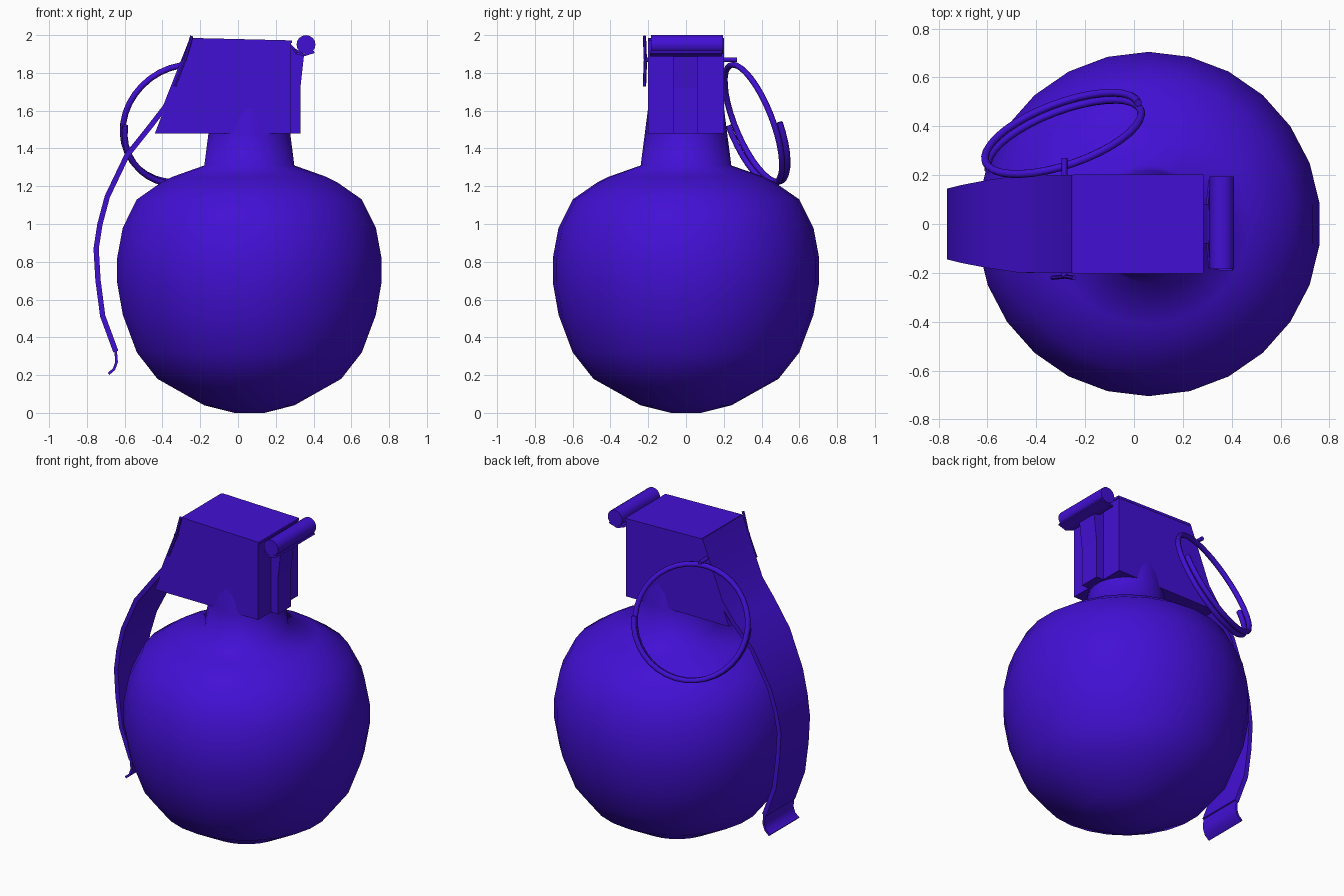
import bpy, bmesh, math
from mathutils import Vector

cube = bpy.data.objects.get("Cube")
if cube:
    bpy.data.objects.remove(cube, do_unlink=True)

violet = bpy.data.materials.new("violet_blue")
violet.use_nodes = True
COLOUR = (0.055, 0.005, 0.66, 1)
violet.diffuse_color = COLOUR
violet.node_tree.nodes["Principled BSDF"].inputs["Base Color"].default_value = COLOUR


def finish(name, bm, smooth=None):
    bmesh.ops.recalc_face_normals(bm, faces=bm.faces)
    mesh = bpy.data.meshes.new(name)
    bm.to_mesh(mesh)
    bm.free()
    mesh.materials.append(violet)
    ob = bpy.data.objects.new(name, mesh)
    bpy.context.collection.objects.link(ob)
    if smooth:
        bpy.ops.object.select_all(action='DESELECT')
        bpy.context.view_layer.objects.active = ob
        ob.select_set(True)
        bpy.ops.object.shade_smooth_by_angle(angle=math.radians(smooth))
    return ob


def lathe(name, profile, centre_x, sides, smooth):
    """Closed solid of revolution from (radius, height) pairs."""
    bm = bmesh.new()
    rings = []
    for r, z in profile:
        angles = [math.pi / 2 + i * math.tau / sides for i in range(sides)]
        rings.append([bm.verts.new((centre_x + r * math.cos(a), r * math.sin(a), z)) for a in angles])
    for low, high in zip(rings, rings[1:]):
        for i in range(sides):
            j = (i + 1) % sides
            bm.faces.new((low[i], low[j], high[j], high[i]))
    bm.faces.new(rings[0])
    bm.faces.new(rings[-1])
    return finish(name, bm, smooth)


def prism(name, outline, y0, y1):
    """Side outline in x and z, extruded across y."""
    bm = bmesh.new()
    a = [bm.verts.new((x, y0, z)) for x, z in outline]
    b = [bm.verts.new((x, y1, z)) for x, z in outline]
    for i in range(len(a)):
        j = (i + 1) % len(a)
        bm.faces.new((a[i], a[j], b[j], b[i]))
    bm.faces.new(a)
    bm.faces.new(b)
    return finish(name, bm)


def strip(name, path, thickness, smooth=None):
    """Bent sheet: path of (x, z, half width), thickened toward its right-hand side."""
    bm = bmesh.new()
    rows = []
    for i, (x, z, w) in enumerate(path):
        p, q = path[max(i - 1, 0)], path[min(i + 1, len(path) - 1)]
        t = Vector((q[0] - p[0], q[1] - p[1])).normalized()
        ix, iz = x - t.y * thickness, z + t.x * thickness
        rows.append([bm.verts.new(c) for c in ((x, -w, z), (x, w, z), (ix, w, iz), (ix, -w, iz))])
    for a, b in zip(rows, rows[1:]):
        for i in range(4):
            j = (i + 1) % 4
            bm.faces.new((a[i], a[j], b[j], b[i]))
    bm.faces.new(rows[0])
    bm.faces.new(rows[-1])
    return finish(name, bm, smooth)


def wire(name, points, radius, sides=8):
    """Round tube swept along a list of points."""
    bm = bmesh.new()
    points = [Vector(p) for p in points]
    rings, side = [], None
    for i, p in enumerate(points):
        t = (points[min(i + 1, len(points) - 1)] - points[max(i - 1, 0)]).normalized()
        side = side or t.orthogonal()
        side = (side - t * side.dot(t)).normalized()
        up = t.cross(side)
        angles = [k * math.tau / sides for k in range(sides)]
        rings.append([bm.verts.new(p + radius * (side * math.cos(a) + up * math.sin(a))) for a in angles])
    for a, b in zip(rings, rings[1:]):
        for i in range(sides):
            j = (i + 1) % sides
            bm.faces.new((a[i], a[j], b[j], b[i]))
    bm.faces.new(rings[0])
    bm.faces.new(rings[-1])
    return finish(name, bm, 50)


# Round body with a tapering neck that runs up into the head
lathe("body_and_neck", [
    (0.08, 0), (0.24, 0.04), (0.49, 0.18), (0.6, 0.32), (0.675, 0.52), (0.705, 0.69),
    (0.705, 0.82), (0.675, 0.98), (0.6, 1.13), (0.47, 1.22), (0.41, 1.25), (0.24, 1.31),
    (0.218, 1.48), (0.2, 1.62)], 0.06, 26, 70)

# Head block and the rib on its side
prism("head_block", [(-0.25, 1.975), (0.28, 1.96), (0.28, 1.48), (-0.44, 1.48)], -0.2, 0.2)
prism("head_rib", [(0.27, 1.48), (0.33, 1.48), (0.33, 1.72), (0.35, 1.9), (0.27, 1.95)], -0.07, 0.06)

# Cover sheet on top, bent down under the hinge roller
strip("hinge_flap", [(0.27, 1.945, 0.08), (0.295, 1.92, 0.08), (0.305, 1.9, 0.18),
                     (0.35, 1.888, 0.19), (0.405, 1.905, 0.19)], 0.012)
strip("top_cover", [(-0.25, 1.97, 0.202), (0.285, 1.957, 0.202)], 0.015)

# Hinge roller
roller = [(0.36 + 0.05 * math.cos(a), 1.95 + 0.05 * math.sin(a))
          for a in (k * math.tau / 16 for k in range(16))]
prism("hinge_roller", roller, -0.185, 0.195)
bpy.ops.object.select_all(action='DESELECT')
ob = bpy.data.objects["hinge_roller"]
ob.select_set(True)
bpy.context.view_layer.objects.active = ob
bpy.ops.object.shade_smooth_by_angle(angle=math.radians(35))

# Long safety lever with a curled tip
strip("lever", [
    (-0.255, 1.985, 0.2), (-0.395, 1.63, 0.2), (-0.48, 1.52, 0.198), (-0.6, 1.37, 0.18),
    (-0.705, 1.15, 0.16), (-0.745, 1.0, 0.15), (-0.765, 0.87, 0.145), (-0.755, 0.7, 0.145),
    (-0.73, 0.51, 0.145), (-0.66, 0.32, 0.145)], 0.028, 40)
strip("lever_tip", [(-0.655, 0.33, 0.145), (-0.65, 0.27, 0.145), (-0.662, 0.235, 0.145),
                    (-0.69, 0.212, 0.145)], 0.014, 40)

# Split pull ring, one and a half turns of wire
centre = Vector((-0.29, 0.36, 1.53))
u = Vector((0.94, 0.34, 0)).normalized()
v = Vector((0.12, -0.33, 0.93)).normalized()
n = u.cross(v)
coil = []
STEPS = 54
for k in range(STEPS + 1):
    f = k / STEPS
    t = -3 * math.pi * f
    coil.append(centre + 0.335 * (u * math.cos(t) + v * math.sin(t)) + n * (f - 0.5) * 0.05)
wire("pull_ring", coil, 0.016)

# Cotter pin through the head, its two legs splayed on the front
wire("pin_shaft", [(-0.285, -0.215, 1.87), (-0.285, 0.27, 1.87)], 0.012)
for name, x, z in (("pin_leg_lower", -0.335, 1.73), ("pin_leg_upper", -0.245, 1.995)):
    wire(name, [(-0.285, -0.19, 1.87), (-0.283, -0.215, 1.865), (x, -0.22, z)], 0.009, 6)
